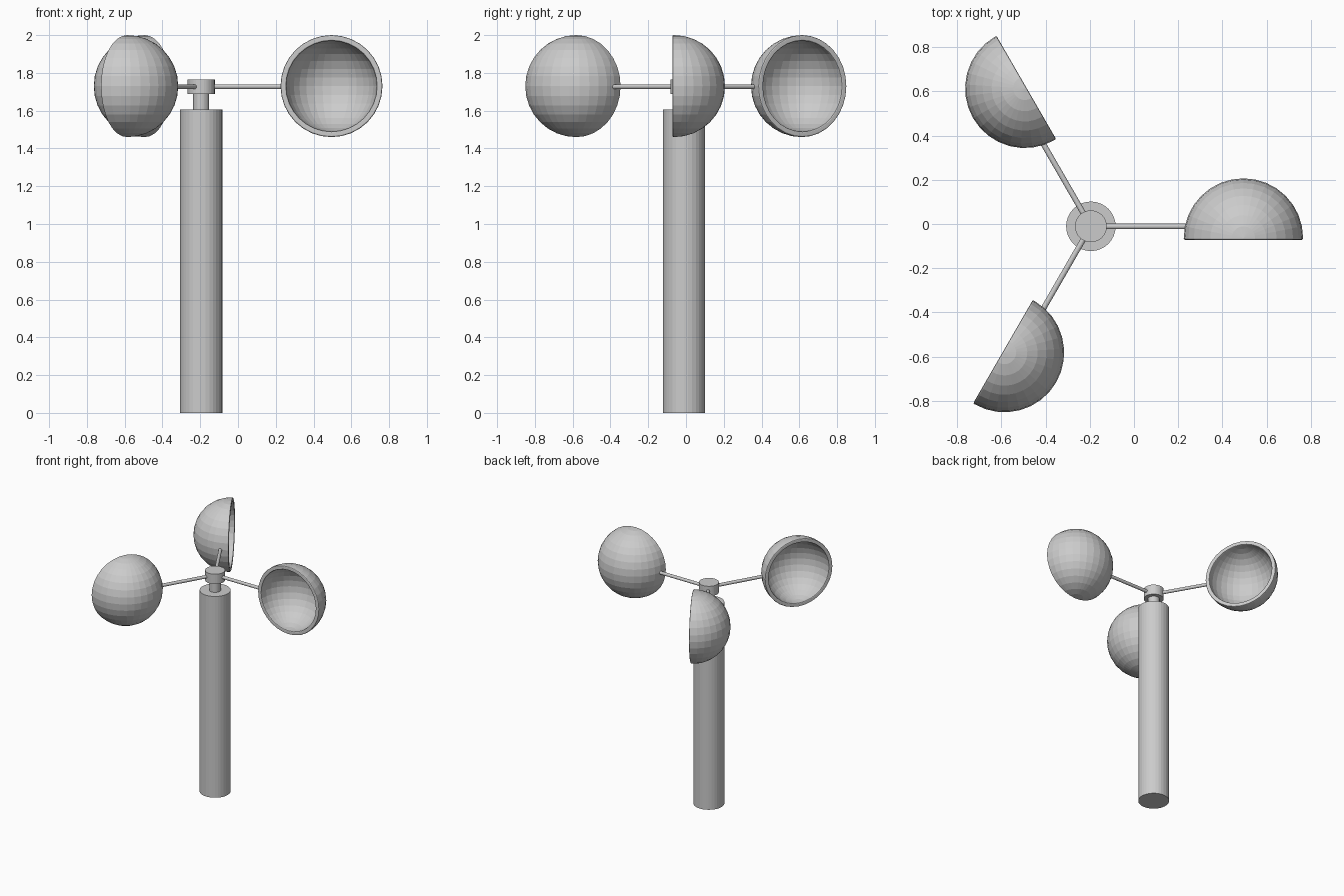
import bpy, bmesh
from math import radians
from mathutils import Matrix, Vector

if "Cube" in bpy.data.objects:
    bpy.data.objects.remove(bpy.data.objects["Cube"])

CX, CY = -0.195, -0.0105      # rotor axis
ARM_Z = 1.73
CUP_R, CUP_DIST = 0.27, 0.69


def add_object(name, bm, matrix):
    mesh = bpy.data.meshes.new(name)
    bm.to_mesh(mesh)
    bm.free()
    obj = bpy.data.objects.new(name, mesh)
    obj.matrix_world = matrix
    bpy.context.collection.objects.link(obj)
    return obj


def cylinder(name, radius, z0, z1, matrix, sides=32):
    bm = bmesh.new()
    bmesh.ops.create_cone(bm, cap_ends=True, segments=sides, radius1=radius,
                          radius2=radius, depth=z1 - z0,
                          matrix=Matrix.Translation((0, 0, (z0 + z1) / 2)))
    return add_object(name, bm, matrix)


def cup(name, matrix):
    # half of a sphere with upright poles, open towards -y
    bm = bmesh.new()
    bmesh.ops.create_uvsphere(bm, u_segments=32, v_segments=16, radius=CUP_R)
    bmesh.ops.bisect_plane(bm, geom=bm.verts[:] + bm.edges[:] + bm.faces[:],
                           dist=1e-4, plane_co=(0, 0, 0), plane_no=(0, 1, 0),
                           clear_inner=True)
    # short straight lip
    rim = [e for e in bm.edges if e.is_boundary]
    ext = bmesh.ops.extrude_edge_only(bm, edges=rim)["geom"]
    bmesh.ops.translate(bm, vec=Vector((0, -0.008, 0)),
                        verts=[v for v in ext if isinstance(v, bmesh.types.BMVert)])
    bmesh.ops.recalc_face_normals(bm, faces=bm.faces[:])
    # make sure the shell faces outward so it thickens inward
    top = max(bm.faces, key=lambda f: f.calc_center_median().y)
    if top.normal.y < 0:
        bmesh.ops.reverse_faces(bm, faces=bm.faces[:])
    obj = add_object(name, bm, matrix)
    wall = obj.modifiers.new("wall", "SOLIDIFY")
    wall.thickness = 0.03
    wall.offset = -1
    soft = obj.modifiers.new("soft_rim", "BEVEL")
    soft.width = 0.007
    soft.segments = 2
    soft.limit_method = 'ANGLE'
    soft.angle_limit = radians(50)
    return obj


axis = Matrix.Translation((CX, CY, 0))

# post, neck and hub
cylinder("post", 0.112, 0, 1.607, axis)
cylinder("spindle", 0.042, 1.59, 1.70, axis)
cylinder("hub", 0.072, 1.687, 1.766, axis)

# three arms with cups
for i in range(3):
    turn = axis @ Matrix.Rotation(radians(120 * i), 4, 'Z')
    arm = turn @ Matrix.Translation((0, 0, ARM_Z - 0.003)) @ Matrix.Rotation(radians(90), 4, 'Y')
    cylinder(f"arm_{i + 1}", 0.0125, 0.03, 0.44, arm, 16)
    cup(f"cup_{i + 1}", turn @ Matrix.Translation((CUP_DIST, -0.053, ARM_Z)))
